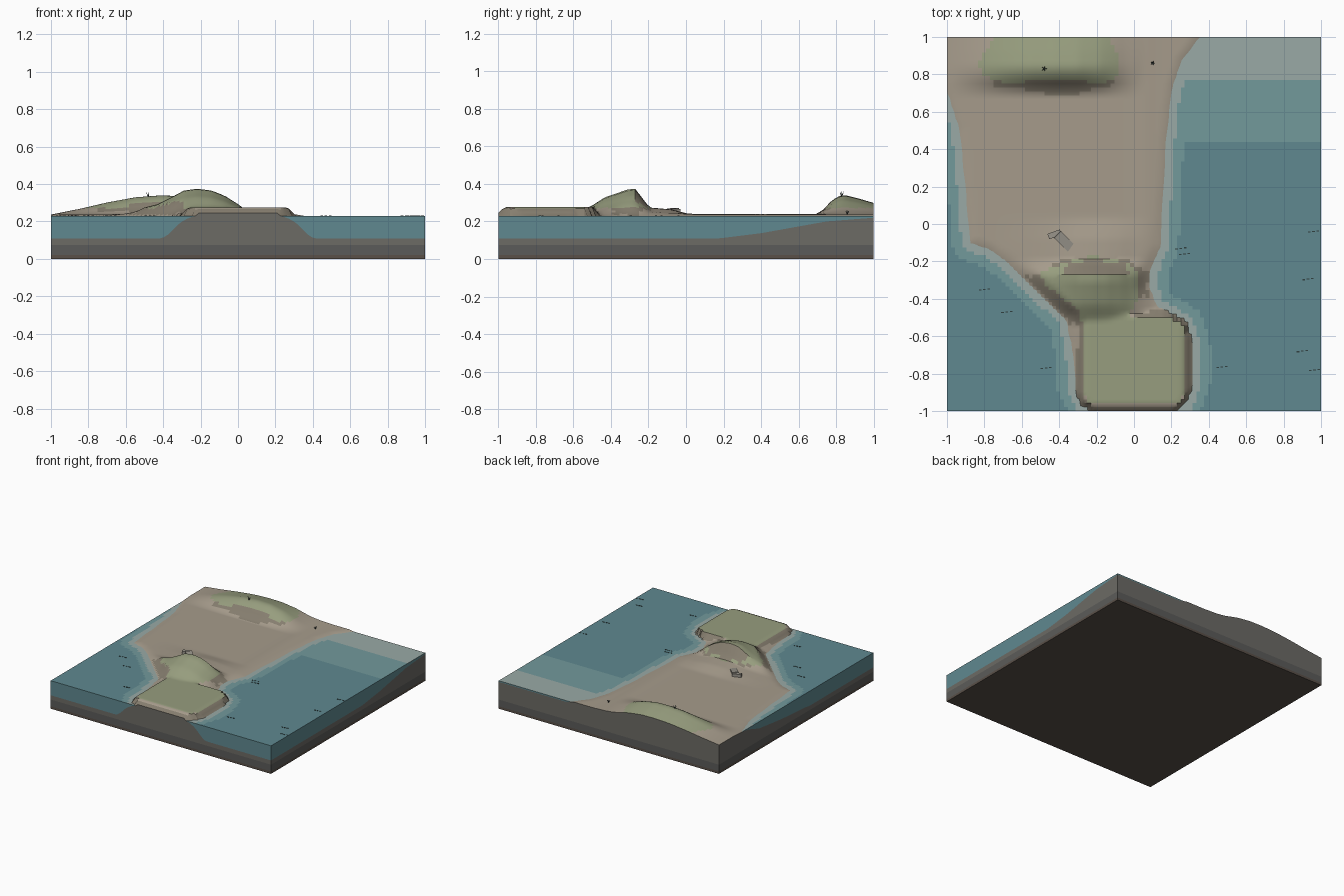
import bpy, bmesh, math
from mathutils import Vector

if "Cube" in bpy.data.objects:
    bpy.data.objects.remove(bpy.data.objects["Cube"])

SEA, BED, N = 0.23, 0.11, 96


def mat(name, rgb):
    m = bpy.data.materials.new(name)
    m.diffuse_color = (*rgb, 1)
    m.use_nodes = True
    m.node_tree.nodes["Principled BSDF"].inputs["Base Color"].default_value = m.diffuse_color
    return m


TAN = mat("sand", (0.38, 0.33, 0.26))
GREEN = mat("grass", (0.31, 0.34, 0.21))
ROCK = mat("slope", (0.24, 0.21, 0.16))
GREY = mat("bedrock", (0.15, 0.145, 0.13))
DARK = mat("deep_rock", (0.105, 0.105, 0.10))
BROWN = mat("base_brown", (0.10, 0.08, 0.065))
DEEP = mat("deep_water", (0.115, 0.25, 0.28))
MID = mat("mid_water", (0.17, 0.32, 0.33))
SHALLOW = mat("shallow_water", (0.32, 0.40, 0.38))
BLACK = mat("dark_detail", (0.03, 0.05, 0.05))
STONE = mat("stone", (0.32, 0.30, 0.26))

# Coastline outline, run past the slab edges
COAST = [Vector(p) for p in (
    (-1.1, 1.3), (-1.04, 0.85), (-1.0, 0.72), (-0.93, 0.5), (-0.9, 0.2), (-0.875, -0.1),
    (-0.77, -0.135), (-0.68, -0.2), (-0.36, -0.51), (-0.32, -0.7), (-0.31, -0.88),
    (-0.27, -0.96), (-0.2, -1.01), (0.2, -1.01), (0.27, -0.96), (0.31, -0.85),
    (0.31, -0.65), (0.27, -0.53), (0.12, -0.44), (0.08, -0.34), (0.085, -0.24),
    (0.14, -0.12), (0.15, 0.1), (0.17, 0.45), (0.2, 0.72), (0.25, 0.87), (0.35, 1.0), (0.5, 1.3))]


def coast_distance(x, y):
    """Signed distance to the coastline, positive on land."""
    best, inside, p = 9.0, False, Vector((x, y))
    for a, b in zip(COAST, COAST[1:] + COAST[:1]):
        e = b - a
        t = max(0, min(1, (p - a).dot(e) / e.length_squared))
        best = min(best, (p - a - e * t).length)
        if (a.y > y) != (b.y > y) and x < a.x + (y - a.y) / (b.y - a.y) * e.x:
            inside = not inside
    return best if inside else -best


def clamp(t):
    return max(0.0, min(1.0, t))


def smooth(t):
    t = clamp(t)
    return t * t * (3 - 2 * t)


def curve(v, pts):
    if v <= pts[0][0] or v >= pts[-1][0]:
        return pts[0][1] if v <= pts[0][0] else pts[-1][1]
    for (a, p), (b, q) in zip(pts, pts[1:]):
        if v <= b:
            return p + (q - p) * (v - a) / (b - a)


MID_X = ((-0.72, 0), (-0.55, 0.025), (-0.43, 0.055), (-0.36, 0.09), (-0.29, 0.128), (-0.22, 0.138),
         (-0.14, 0.128), (-0.07, 0.1), (0.0, 0.055), (0.05, 0.025), (0.12, 0))
MID_Y = ((-0.54, 0.15), (-0.49, 0.4), (-0.43, 0.68), (-0.36, 0.85), (-0.31, 0.98),
         (-0.27, 1), (-0.21, 0.42), (-0.19, 0.27), (-0.08, 0.2), (0.03, 0))
BACK_X = ((-1, 0), (-0.85, 0.03), (-0.7, 0.065), (-0.55, 0.093), (-0.42, 0.103), (-0.3, 0.1),
          (-0.18, 0.075), (-0.05, 0.025), (0.05, 0))
BACK_Y = ((0.69, 0), (0.73, 0.25), (0.78, 0.75), (0.82, 0.97), (0.85, 1), (0.92, 0.83), (1, 0.6))


def height(x, y):
    d = coast_distance(x, y)
    if d < 0:
        shore = (SEA - BED) * (1 - smooth(-d / 0.15))
        shelf = 0.11 * curve(y, ((0.18, 0), (0.4, 0.25), (0.75, 0.82), (1, 1)))
        return BED + max(shore, shelf * smooth((x + 0.1) * 4))
    z = SEA + min(d * 0.25, 0.007)
    z += 0.004 * math.exp(-((x - 0.06) / 0.05) ** 2) * smooth(d / 0.05)
    z += curve(x, BACK_X) * curve(y, BACK_Y)
    hill = curve(x, MID_X) * curve(y, MID_Y) * clamp(d / 0.07)
    # flat headland with rounded, steep edges
    qx, qy = abs(x) - 0.21, abs(y + 0.735) - 0.18
    q = math.hypot(max(qx, 0), max(qy, 0)) + min(max(qx, qy), 0) - 0.1
    top = SEA + 0.046 * clamp(-q / 0.045)
    return max(z + hill, top)


# Sampled ground
AX = [-1 + 2 * i / N for i in range(N + 1)]
H = [[height(x, y) for y in AX] for x in AX]
RIM = ([(i, 0) for i in range(N)] + [(N, j) for j in range(N)]
       + [(i, N) for i in range(N, 0, -1)] + [(0, j) for j in range(N, 0, -1)])


def finish(bm, name, mats, angle=None):
    me = bpy.data.meshes.new(name)
    bm.normal_update()
    bm.to_mesh(me)
    bm.free()
    for m in mats:
        me.materials.append(m)
    ob = bpy.data.objects.new(name, me)
    bpy.context.collection.objects.link(ob)
    if angle:
        bpy.context.view_layer.objects.active = ob
        ob.select_set(True)
        bpy.ops.object.shade_smooth_by_angle(angle=math.radians(angle))
        ob.select_set(False)
    return ob


def sheet(name, mats, z_at, low_at, keep, tint, wall, angle=None):
    """Grid surface with walls dropped around the slab rim."""
    bm = bmesh.new()
    v = [[bm.verts.new((x, y, z_at(i, j))) for j, y in enumerate(AX)] for i, x in enumerate(AX)]
    for i in range(N):
        for j in range(N):
            if keep(i, j):
                f = bm.faces.new((v[i][j], v[i + 1][j], v[i + 1][j + 1], v[i][j + 1]))
                f.normal_update()
                f.material_index = tint(f, i, j)
    for a, b in zip(RIM, RIM[1:] + RIM[:1]):
        if max(z_at(*a) - low_at(*a), z_at(*b) - low_at(*b)) > 1e-5:
            lo = [bm.verts.new((AX[i], AX[j], min(low_at(i, j), z_at(i, j)))) for i, j in (a, b)]
            hi = [bm.verts.new(v[i][j].co) for i, j in (b, a)]
            bm.faces.new(lo + hi).material_index = wall
    bmesh.ops.delete(bm, geom=[p for p in bm.verts if not p.link_faces], context='VERTS')
    finish(bm, name, mats, angle)


def ground_tint(f, i, j):
    z = f.calc_center_median().z
    if z > 0.272:
        return 1 if f.normal.z > 0.75 else 2
    return 2 if z > SEA and f.normal.z < 0.88 else 0


def water_tint(f, i, j):
    depth = SEA - (H[i][j] + H[i + 1][j + 1]) / 2
    return 2 if depth < 0.028 else 1 if depth < 0.085 else 0


sheet("ground", (TAN, GREEN, ROCK, GREY), lambda i, j: H[i][j], lambda i, j: 0.075,
      lambda i, j: True, ground_tint, 3, 30)
sheet("water", (DEEP, MID, SHALLOW), lambda i, j: SEA, lambda i, j: H[i][j],
      lambda i, j: min(H[i][j], H[i + 1][j], H[i][j + 1], H[i + 1][j + 1]) < SEA, water_tint, 0)


def box(name, loc, size, m, rot=(0, 0, 0)):
    bpy.ops.mesh.primitive_cube_add(size=1, location=loc, rotation=rot)
    ob = bpy.context.object
    ob.name, ob.scale = name, size
    ob.data.materials.append(m)


# Layers of the base
box("rock_layer", (0, 0, 0.0475), (2, 2, 0.055), DARK)
box("base_plate", (0, 0, 0.01), (2, 2, 0.02), BROWN)

# Fallen slab and small doorway beside the hill
box("fallen_slab", (-0.36, -0.105, 0.258), (0.14, 0.05, 0.012), STONE, (0, 0.12, math.radians(-45)))
box("entrance_block", (-0.425, -0.055, 0.25), (0.07, 0.03, 0.035), STONE, (0, 0, math.radians(20)))

# Ripple marks on the water
for x, y in ((0.25, -0.13), (0.27, -0.16), (0.96, -0.04), (0.93, -0.295), (0.9, -0.68), (0.965, -0.78),
             (0.47, -0.765), (-0.8, -0.35), (-0.68, -0.47), (-0.47, -0.77)):
    for k in (-1, 0, 1):
        box("ripple", (x + k * 0.023, y + k * 0.003, SEA + 0.001), (0.014, 0.006, 0.003), BLACK)

# Tufts of grass blades
for x, y, s in ((-0.48, 0.83, 0.03), (0.1, 0.86, 0.025)):
    bm = bmesh.new()
    z = height(x, y) - 0.003
    for k in range(5):
        a = k * math.tau / 5
        c, n = math.cos(a), math.sin(a)
        bm.faces.new([bm.verts.new(p) for p in (
            (x - n * 0.004, y + c * 0.004, z), (x + n * 0.004, y - c * 0.004, z),
            (x + c * s * 0.5, y + n * s * 0.5, z + s))])
    finish(bm, "grass_tuft", (BLACK,))
